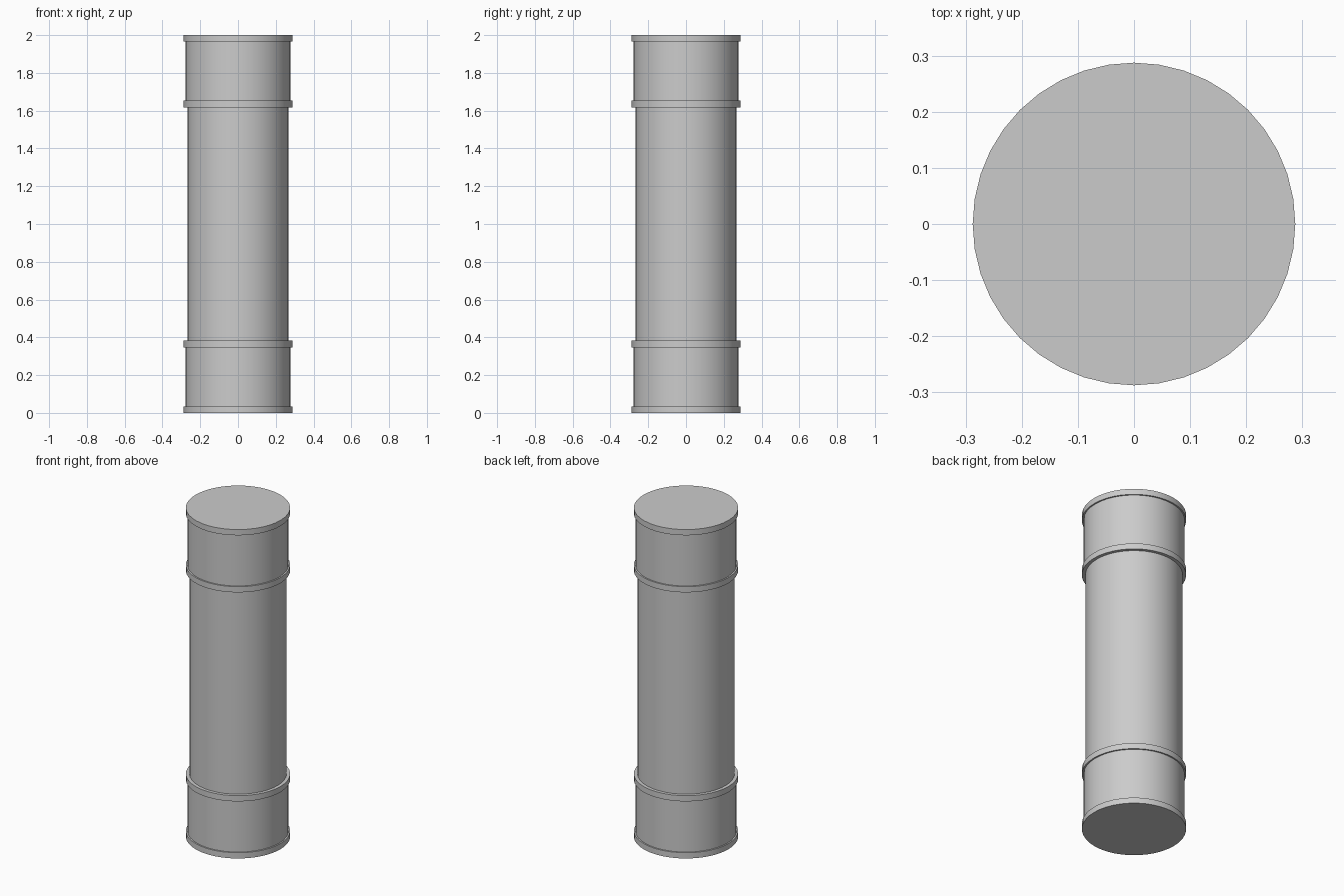
import bpy
import math

if "Cube" in bpy.data.objects:
    bpy.data.objects.remove(bpy.data.objects["Cube"])

SIDES = 40
HEIGHT = 2.0
RIM = 0.035          # thickness of each raised band
COLLAR_TOP = 0.382   # top of the lower collar including its band


def cylinder(name, radius, z0, z1):
    bpy.ops.mesh.primitive_cylinder_add(
        vertices=SIDES, radius=radius, depth=z1 - z0,
        location=(0, 0, (z0 + z1) / 2))
    ob = bpy.context.object
    ob.name = name
    bpy.ops.object.shade_smooth_by_angle(angle=math.radians(30))
    return ob


def mirrored_pair(name, radius, z0, z1):
    cylinder("lower_" + name, radius, z0, z1)
    cylinder("upper_" + name, radius, HEIGHT - z1, HEIGHT - z0)


# Main tube, its ends tucked inside the collar bands
cylinder("main_tube", 0.268, COLLAR_TOP - RIM / 2, HEIGHT - COLLAR_TOP + RIM / 2)

# Wider collars at both ends, tucked into the bands
mirrored_pair("collar", 0.279, RIM / 2, COLLAR_TOP - RIM / 2)

# Raised bands at the outer and inner edge of each collar
mirrored_pair("end_band", 0.2875, 0, RIM)
mirrored_pair("inner_band", 0.2875, COLLAR_TOP - RIM, COLLAR_TOP)
